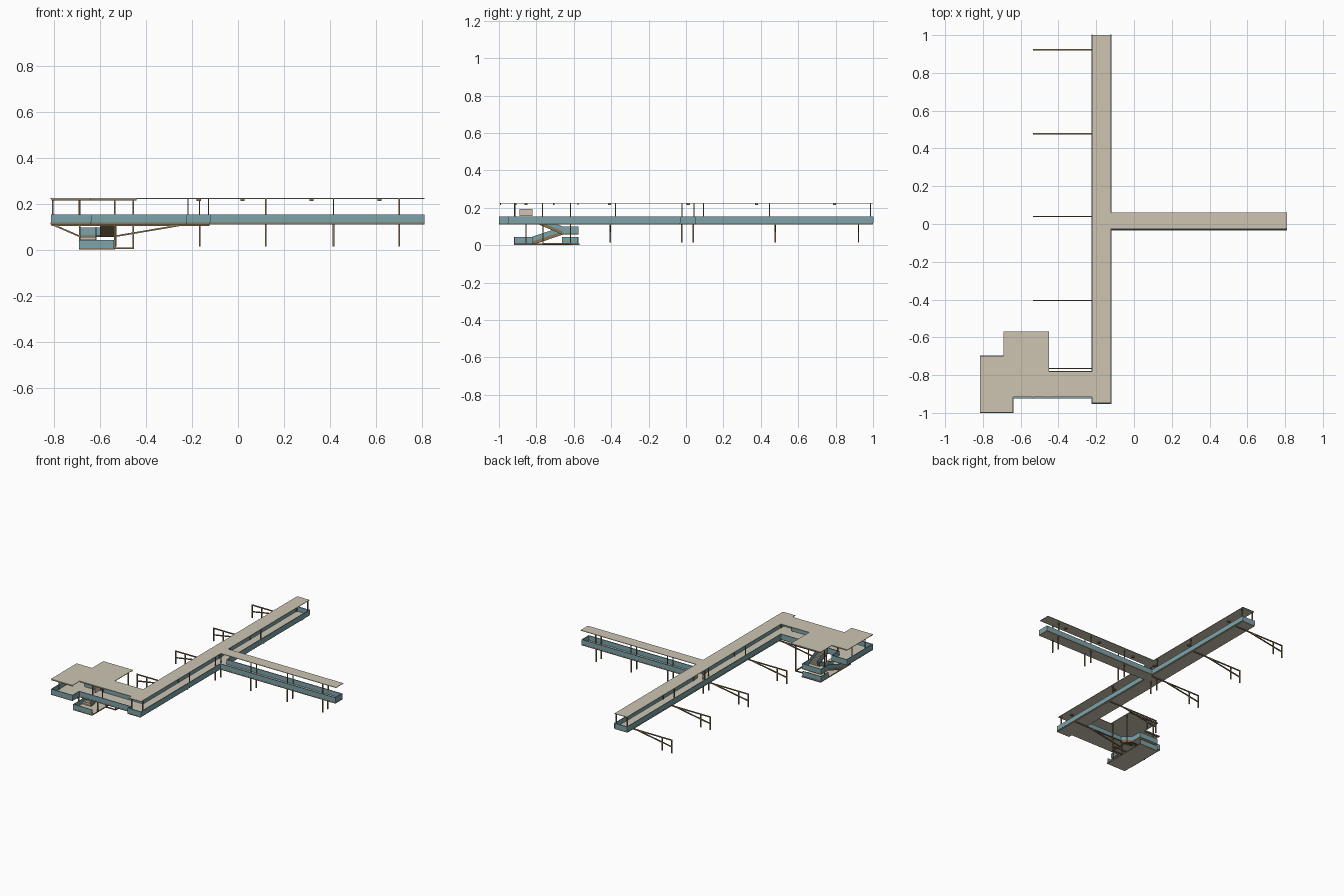
import bpy, bmesh
from mathutils import Vector

cube = bpy.data.objects.get("Cube")
if cube:
    bpy.data.objects.remove(cube)


def material(name, rgb):
    m = bpy.data.materials.new(name)
    m.use_nodes = True
    m.diffuse_color = (*rgb, 1)
    m.node_tree.nodes["Principled BSDF"].inputs["Base Color"].default_value = (*rgb, 1)
    return m


BEIGE = material("warm concrete", (0.61, 0.56, 0.45))
TEAL = material("teal panel", (0.20, 0.37, 0.41))
BROWN = material("bronze steel", (0.25, 0.18, 0.09))


class Part:
    """Collects simple solids into one mesh object."""

    def __init__(self, name, mat):
        self.name, self.mat, self.bm = name, mat, bmesh.new()

    def box(self, x0, x1, y0, y1, z0, z1):
        self.prism([(y0, z0), (y1, z0), (y1, z1), (y0, z1)], x0, x1)

    def prism(self, yz, x0, x1):
        face = self.bm.faces.new([self.bm.verts.new((x0, y, z)) for y, z in yz])
        new = bmesh.ops.extrude_face_region(self.bm, geom=[face])["geom"]
        verts = [g for g in new if isinstance(g, bmesh.types.BMVert)]
        bmesh.ops.translate(self.bm, verts=verts, vec=(x1 - x0, 0, 0))

    def post(self, x, y, z0, z1, w=0.007):
        self.box(x - w / 2, x + w / 2, y - w / 2, y + w / 2, z0, z1)

    def beam(self, a, b, w=0.007):
        a, b = Vector(a), Vector(b)
        d = b - a
        made = bmesh.ops.create_cube(self.bm, size=1)["verts"]
        bmesh.ops.scale(self.bm, verts=made, vec=(w, w, d.length))
        bmesh.ops.rotate(self.bm, verts=made, matrix=d.to_track_quat("Z", "Y").to_matrix())
        bmesh.ops.translate(self.bm, verts=made, vec=(a + b) / 2)

    def done(self, edge_mat=None):
        """Finish the mesh; edge_mat colours the upright faces."""
        bmesh.ops.recalc_face_normals(self.bm, faces=self.bm.faces)
        mesh = bpy.data.meshes.new(self.name)
        mesh.materials.append(self.mat)
        if edge_mat:
            mesh.materials.append(edge_mat)
            for f in self.bm.faces:
                f.normal_update()
                f.material_index = int(abs(f.normal.z) < 0.5)
        self.bm.to_mesh(mesh)
        self.bm.free()
        bpy.context.collection.objects.link(bpy.data.objects.new(self.name, mesh))


DECK, FLOOR, RAIL, ROOF = 0.112, 0.12, 0.154, 0.222
T = 0.006

# Walkway floors with bronze edges: main bridge, branch, platform
deck = Part("walkway_deck", BEIGE)
for x0, x1, y0, y1 in [(-0.226, -0.122, -0.954, 1), (-0.122, 0.811, -0.034, 0.051),
                       (-0.64, -0.226, -0.924, -0.777), (-0.69, -0.64, -1, -0.777),
                       (-0.814, -0.69, -1, -0.697)]:
    deck.box(x0, x1, y0, y1, DECK, FLOOR)
deck.done(BROWN)

# Parapets, each run given by its two ends
parapet = Part("walkway_parapet", TEAL)
for x0, y0, x1, y1 in [
        (-0.222, -0.95, -0.222, -0.92), (-0.222, -0.78, -0.222, 1), (-0.222, -0.95, -0.122, -0.95),
        (-0.122, -0.95, -0.122, -0.03), (-0.122, 0.047, -0.122, 1), (-0.222, 0.997, -0.122, 0.997),
        (-0.122, -0.03, 0.807, -0.03), (-0.122, 0.047, 0.807, 0.047), (0.807, -0.03, 0.807, 0.047),
        (-0.81, -0.997, -0.81, -0.70), (-0.81, -0.70, -0.69, -0.70), (-0.69, -0.78, -0.69, -0.70),
        (-0.69, -0.78, -0.60, -0.78), (-0.535, -0.78, -0.222, -0.78),
        (-0.81, -0.997, -0.64, -0.997), (-0.64, -0.997, -0.64, -0.92),
        (-0.64, -0.92, -0.222, -0.92)]:
    parapet.box(x0 - T / 2, x1 + T / 2, y0 - T / 2, y1 + T / 2, 0.119, RAIL)
parapet.done()

# Thin flat roofs
roof = Part("canopy_roof", BEIGE)
for x0, x1, y0, y1 in [(-0.222, -0.122, -0.945, 1), (-0.122, 0.81, -0.024, 0.06),
                       (-0.45, -0.222, -0.915, -0.78), (-0.69, -0.45, -0.915, -0.57),
                       (-0.815, -0.69, -0.998, -0.70), (-0.69, -0.64, -0.998, -0.915)]:
    roof.box(x0, x1, y0, y1, ROOF, ROOF + 0.004)
roof.done()

# Edge beams under the platform roof
edge = Part("roof_edge_beam", BROWN)
for x0, x1, y0, y1 in [(-0.81, -0.64, -0.995, -0.989), (-0.64, -0.44, -0.913, -0.907),
                       (-0.688, -0.452, -0.58, -0.574), (-0.81, -0.69, -0.71, -0.704)]:
    edge.box(x0, x1, y0, y1, 0.216, ROOF)
edge.done()

# Roof posts
posts = Part("roof_post", BROWN)
for y in (-0.917, -0.377, 0.094, 0.447, 0.987):
    for x in (-0.217, -0.128):
        posts.post(x, y, FLOOR, ROOF, 0.006)
for x in (-0.167, 0.12, 0.415, 0.70):
    for y in (-0.021, 0.043):
        posts.post(x, y, FLOOR, ROOF, 0.006)
for x, y in [(-0.805, -0.917), (-0.805, -0.767), (-0.535, -0.915), (-0.455, -0.915),
             (-0.69, -0.767), (-0.455, -0.767)]:
    posts.post(x, y, FLOOR, ROOF, 0.006)
for x in (-0.688, -0.455):
    posts.post(x, -0.617, 0.01, ROOF, 0.006)
posts.done()

# Ground supports below the branch
legs = Part("branch_leg", BROWN)
for x in (-0.167, 0.12, 0.415, 0.70):
    for y in (-0.022, 0.038):
        legs.post(x, y, 0.015, DECK)
legs.done()

# Side frames holding the main bridge: two legs, top beam and diagonal stay
frames = Part("side_frame", BROWN)
for y in (-0.765, -0.405, 0.04, 0.478, 0.922):
    for x in (-0.532, -0.455):
        frames.post(x, y, 0.015, DECK)
    frames.beam((-0.535, y, 0.109), (-0.124, y, 0.109))
    frames.beam((-0.535, y, 0.06), (-0.222, y, 0.113))
for x in (-0.688, -0.535):
    frames.post(x, -0.855, 0.01, DECK)
frames.beam((-0.81, -0.855, 0.113), (-0.688, -0.855, 0.06))
frames.beam((-0.81, -0.855, 0.109), (-0.535, -0.855, 0.109))
# Foot beams beside the stair
for y in (-0.765, -0.617):
    frames.beam((-0.535, y, 0.008), (-0.452, y, 0.008))
frames.beam((-0.455, -0.765, 0.008), (-0.455, -0.617, 0.008))
frames.post(-0.455, -0.765, 0.008, 0.02)
frames.done()

# Ceiling lamps
lamps = Part("ceiling_lamp", BROWN)
for y in (-0.855, -0.41, 0.01, 0.377, 0.795):
    lamps.box(-0.18, -0.16, y - 0.008, y + 0.008, 0.214, ROOF)
for x in (0.02, 0.32, 0.615):
    lamps.box(x - 0.009, x + 0.009, 0.005, 0.021, 0.214, ROOF)
lamps.done()

# Hanging plate in the platform
plate = Part("hanging_panel", BEIGE)
plate.box(-0.538, -0.533, -0.89, -0.82, 0.155, 0.195)
plate.done()

# Ground slab and middle landing of the stair
landing = Part("stair_landing", BEIGE)
landing.box(-0.69, -0.535, -0.92, -0.57, 0.002, 0.01)
landing.box(-0.69, -0.535, -0.66, -0.575, 0.058, 0.066)
landing.done(BROWN)

# Two stair flights with treads, stringers and sloped guards
steps = Part("stair_tread", BEIGE)
stringer = Part("stair_stringer", BROWN)
guard = Part("stair_guard", TEAL)


def flight(x0, x1, y0, z0, y1, z1, count=9):
    dy, dz = (y1 - y0) / count, (z1 - z0) / count
    for i in range(count):
        a, b = sorted((y0 + i * dy, y0 + (i + 1) * dy))
        z = z0 + (i + 1) * dz
        steps.box(x0 + 0.004, x1 - 0.004, a, b, z - 0.009, z)

    def slope(part, xa, xb, low, high):
        part.prism([(y0, z0 + low), (y1, z1 + low), (y1, z1 + high), (y0, z0 + high)], xa, xb)

    for x in (x0, x1 - 0.004):
        slope(stringer, x, x + 0.004, -0.008, 0.008)
        slope(guard, x, x + 0.004, 0.008, 0.034)
    slope(stringer, x0, x1, -0.010, -0.008)


flight(-0.69, -0.615, -0.82, 0.012, -0.66, 0.066)
flight(-0.60, -0.535, -0.66, 0.066, -0.785, FLOOR)

# Low walls around the landings
for x0, y0, x1, y1, z in [
        (-0.688, -0.917, -0.54, -0.917, 0.01), (-0.688, -0.917, -0.688, -0.82, 0.01),
        (-0.688, -0.66, -0.688, -0.577, 0.01), (-0.688, -0.577, -0.54, -0.577, 0.01),
        (-0.688, -0.66, -0.688, -0.577, 0.064), (-0.688, -0.577, -0.538, -0.577, 0.064),
        (-0.538, -0.66, -0.538, -0.577, 0.064)]:
    guard.box(x0 - 0.002, x1 + 0.002, y0 - 0.002, y1 + 0.002, z, z + 0.035)
for part in (steps, stringer, guard):
    part.done()
